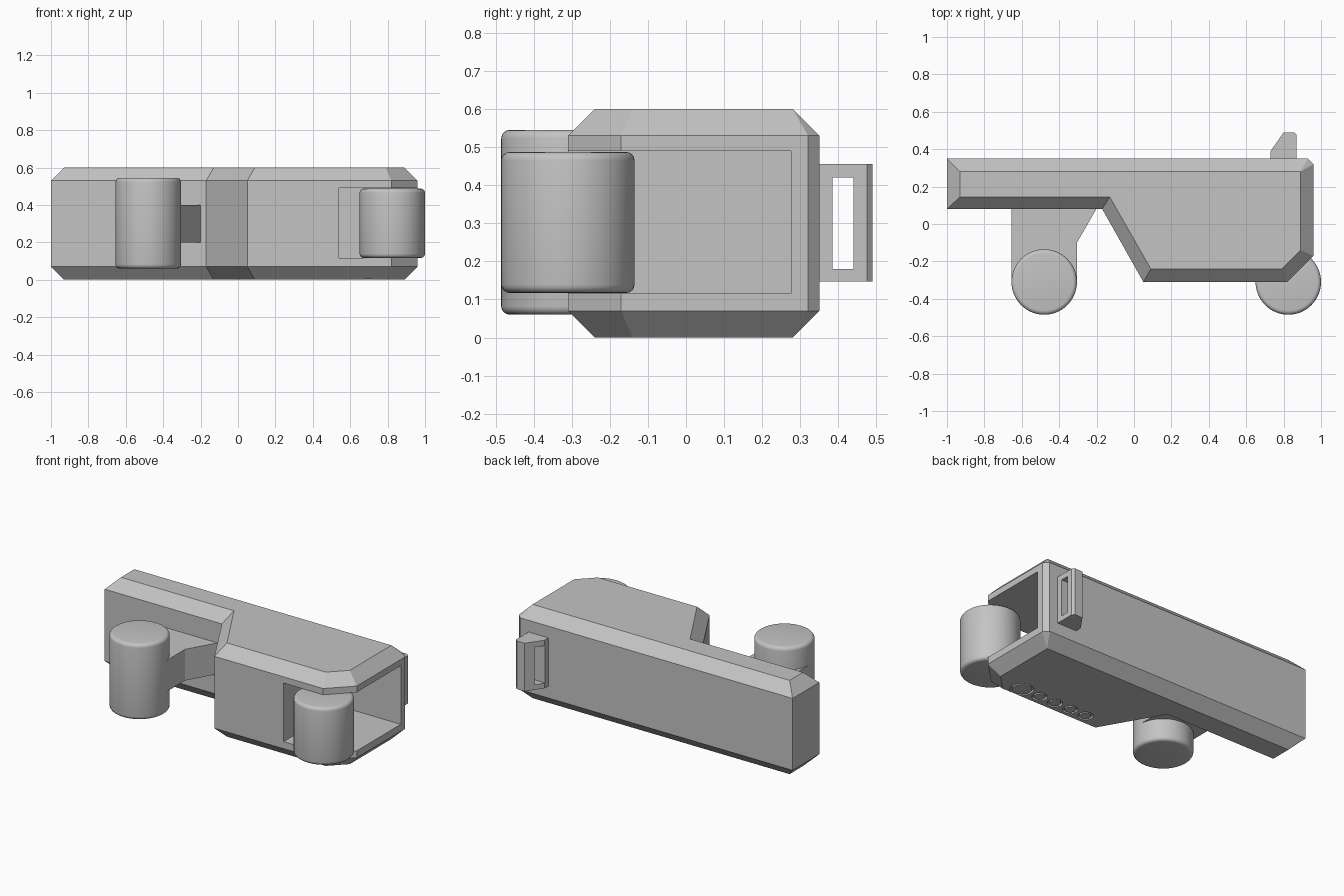
import bpy, bmesh
from math import radians
from mathutils import Vector

cube = bpy.data.objects.get("Cube")
if cube:
    bpy.data.objects.remove(cube, do_unlink=True)

grey = bpy.data.materials.new("plain grey")
grey.use_nodes = True
grey.diffuse_color = (0.55, 0.55, 0.55, 1)
grey.node_tree.nodes["Principled BSDF"].inputs["Base Color"].default_value = (0.55, 0.55, 0.55, 1)


def loft(name, layers):
    """Skin a stack of (z, outline) layers and cap both ends."""
    bm = bmesh.new()
    rings = [[bm.verts.new((x, y, z)) for x, y in pts] for z, pts in layers]
    n = len(rings[0])
    for low, high in zip(rings, rings[1:]):
        for i in range(n):
            j = (i + 1) % n
            bm.faces.new((low[i], low[j], high[j], high[i]))
    bm.faces.new(rings[0][::-1])
    bm.faces.new(rings[-1])
    bmesh.ops.remove_doubles(bm, verts=bm.verts, dist=0.0005)
    bmesh.ops.recalc_face_normals(bm, faces=bm.faces)
    mesh = bpy.data.meshes.new(name)
    bm.to_mesh(mesh)
    bm.free()
    mesh.materials.append(grey)
    obj = bpy.data.objects.new(name, mesh)
    bpy.context.collection.objects.link(obj)
    return obj


def cylinder(name, x, y, low, high, radius, sides=64):
    bpy.ops.mesh.primitive_cylinder_add(vertices=sides, radius=radius, depth=high - low,
                                        location=(x, y, (low + high) / 2))
    obj = bpy.context.object
    obj.name = name
    obj.data.materials.append(grey)
    return obj


def apply_modifiers(obj):
    bpy.context.view_layer.objects.active = obj
    for mod in list(obj.modifiers):
        bpy.ops.object.modifier_apply(modifier=mod.name)


def cut(obj, cutter):
    mod = obj.modifiers.new("cut", "BOOLEAN")
    mod.operation, mod.solver, mod.object = "DIFFERENCE", "EXACT", cutter
    cutter.hide_render = True
    apply_modifiers(obj)
    bpy.data.objects.remove(cutter, do_unlink=True)


def box(name, x0, x1, y0, y1, z0, z1):
    outline = [(x0, y0), (x1, y0), (x1, y1), (x0, y1)]
    return loft(name, [(z0, outline), (z1, outline)])


# Body with chamfered top and bottom rims
outer = [(-1, 0.35), (-1, 0.08), (-0.17, 0.08), (0.05, -0.31),
         (0.82, -0.31), (0.96, -0.17), (0.96, 0.32), (0.93, 0.35)]
inner = [(-0.93, 0.28), (-0.93, 0.145), (-0.13, 0.145), (0.09, -0.24),
         (0.79, -0.24), (0.89, -0.14), (0.89, 0.28), (0.89, 0.28)]
body = loft("body", [(0, inner), (0.07, outer), (0.53, outer), (0.6, inner)])

# Wheel bay, open to the front and the end
cut(body, box("bay_cutter", 0.54, 1.2, -0.5, 0.275, 0.115, 0.49))

# Round grooves on the underside, each leaving a flush button
buttons = [(0.22 + 0.115 * i, 0.045) for i in range(4)] + [(0.7, 0.07)]
for x, radius in buttons:
    cut(body, cylinder("groove_cutter", x, -0.175, -0.05, 0.015, radius, 32))
    cylinder("button", x, -0.175, 0, 0.02, radius - 0.012, 32)

# Wheel bracket
bracket = [(-0.655, 0.1), (-0.655, -0.31), (-0.305, -0.31), (-0.305, -0.1), (-0.19, 0.1)]
loft("wheel_bracket", [(0.2, bracket), (0.4, bracket)])

# Wheels with rounded rims
for name, x, low, high in (("bracket_wheel", -0.48, 0.06, 0.545),
                           ("bay_wheel", 0.825, 0.117, 0.487)):
    wheel = cylinder(name, x, -0.31, low, high, 0.175)
    bevel = wheel.modifiers.new("rim", "BEVEL")
    bevel.width, bevel.segments, bevel.angle_limit = 0.022, 4, radians(40)
    apply_modifiers(wheel)
    bpy.ops.object.shade_smooth_by_angle(angle=radians(35))

# Rear handle with a slot through it
profile = [(0.73, 0.34), (0.87, 0.34), (0.87, 0.475), (0.855, 0.49), (0.8, 0.49), (0.73, 0.39)]
handle = loft("handle", [(0.147, profile), (0.455, profile)])
cut(handle, box("slot_cutter", 0.6, 1, 0.385, 0.44, 0.18, 0.42))
